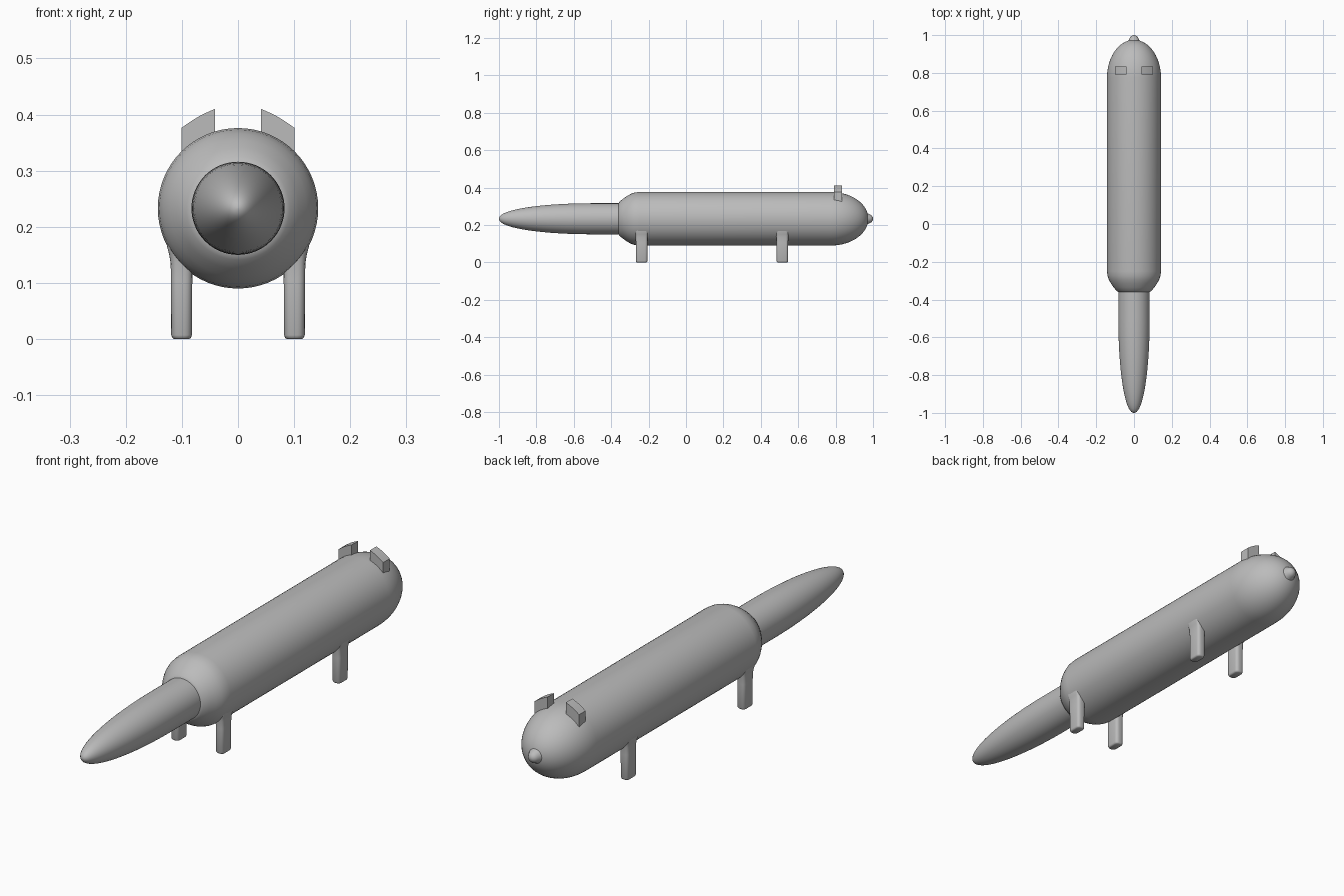
import bpy, bmesh, math

if "Cube" in bpy.data.objects:
    bpy.data.objects.remove(bpy.data.objects["Cube"])

AXIS_Z = 0.233
grey = bpy.data.materials.new("plain_grey")
grey.diffuse_color = (0.5, 0.5, 0.5, 1)
grey.use_nodes = True
grey.node_tree.nodes["Principled BSDF"].inputs["Base Color"].default_value = grey.diffuse_color


def make(name, bm, angle=40):
    bmesh.ops.remove_doubles(bm, verts=bm.verts[:], dist=1e-5)
    bmesh.ops.recalc_face_normals(bm, faces=bm.faces[:])
    mesh = bpy.data.meshes.new(name)
    bm.to_mesh(mesh)
    bm.free()
    mesh.materials.append(grey)
    ob = bpy.data.objects.new(name, mesh)
    bpy.context.collection.objects.link(ob)
    bpy.ops.object.select_all(action='DESELECT')
    ob.select_set(True)
    bpy.context.view_layer.objects.active = ob
    bpy.ops.object.shade_smooth_by_angle(angle=math.radians(angle))
    return ob


def loft(name, rings, angle=40):
    """Skin a list of closed loops of points and cap both ends."""
    bm = bmesh.new()
    loops = [[bm.verts.new(p) for p in ring] for ring in rings]
    n = len(loops[0])
    for a, b in zip(loops, loops[1:]):
        for i in range(n):
            j = (i + 1) % n
            bm.faces.new((a[i], a[j], b[j], b[i]))
    bm.faces.new(loops[0])
    bm.faces.new(loops[-1])
    return make(name, bm, angle)


def lathe(name, profile, n=64):
    """Turn (y, radius) pairs about the long axis."""
    turns = [2 * math.pi * i / n for i in range(n)]
    return loft(name, [[(r * math.cos(t), y, AXIS_Z + r * math.sin(t)) for t in turns]
                       for y, r in profile])


# Long body: chamfered shoulder, straight barrel, domed rear
R = 0.143
body = [(-0.362, 0.08), (-0.355, 0.092), (-0.335, 0.108), (-0.315, 0.122),
        (-0.295, 0.133), (-0.275, 0.140), (-0.25, R), (0.775, R)]
for i in range(1, 16):
    t = math.radians(6 * i)
    body.append((0.775 + 0.2 * math.sin(t), max(R * math.cos(t), 0.002)))
lathe("body", body)

# Tapered front cone with a blunt tip
cone = [(-0.34, 0.083), (-0.50, 0.083)]
for i in range(1, 21):
    t = math.radians(4.5 * i)
    cone.append((-0.50 - 0.50 * math.sin(t), max(0.083 * math.cos(t) ** 0.93, 0.001)))
lathe("front_cone", cone)

# Small rear knob
lathe("rear_knob", [(0.955, 0.042), (0.968, 0.031), (0.976, 0.026), (0.986, 0.022),
                    (0.994, 0.016), (0.999, 0.008), (1.0, 0.001)], 32)


# Legs: rounded posts flaring where they meet the body
def rounded_rect(cx, cy, z, hx, hy, rad, steps=5):
    pts = []
    for q, (sx, sy) in enumerate(((1, 1), (-1, 1), (-1, -1), (1, -1))):
        for i in range(steps):
            t = math.pi / 2 * (q + i / (steps - 1))
            pts.append((cx + sx * (hx - rad) + rad * math.cos(t),
                        cy + sy * (hy - rad) + rad * math.sin(t), z))
    return pts


# height, half width, half length, corner radius, outward shift
LEG = [(0, 0.0135, 0.026, 0.010, 0), (0.002, 0.0165, 0.029, 0.012, 0),
       (0.007, 0.0185, 0.031, 0.013, 0), (0.105, 0.019, 0.0315, 0.013, 0),
       (0.135, 0.0195, 0.032, 0.013, 0), (0.15, 0.021, 0.034, 0.014, 0.001),
       (0.165, 0.024, 0.037, 0.015, 0.002), (0.18, 0.024, 0.038, 0.015, 0.0025)]
for side, sname in ((-1, "left"), (1, "right")):
    for y, yname in ((-0.237, "front"), (0.515, "rear")):
        loft(f"{yname}_{sname}_leg",
             [rounded_rect(side * (0.1005 + dx), y, z, hx, hy, rad)
              for z, hx, hy, rad, dx in LEG], 60)

    # Upright fins with an arched top edge
    outline = [(0.041, 0.30), (0.101, 0.30)]
    for i in range(9):
        x = 0.101 - 0.06 * i / 8
        outline.append((x, 0.376 + 0.034 * (i / 8) + 0.003 * math.sin(math.pi * i / 8)))
    loft(f"{sname}_fin", [[(side * x, y, z) for x, z in outline] for y in (0.791, 0.833)], 35)
